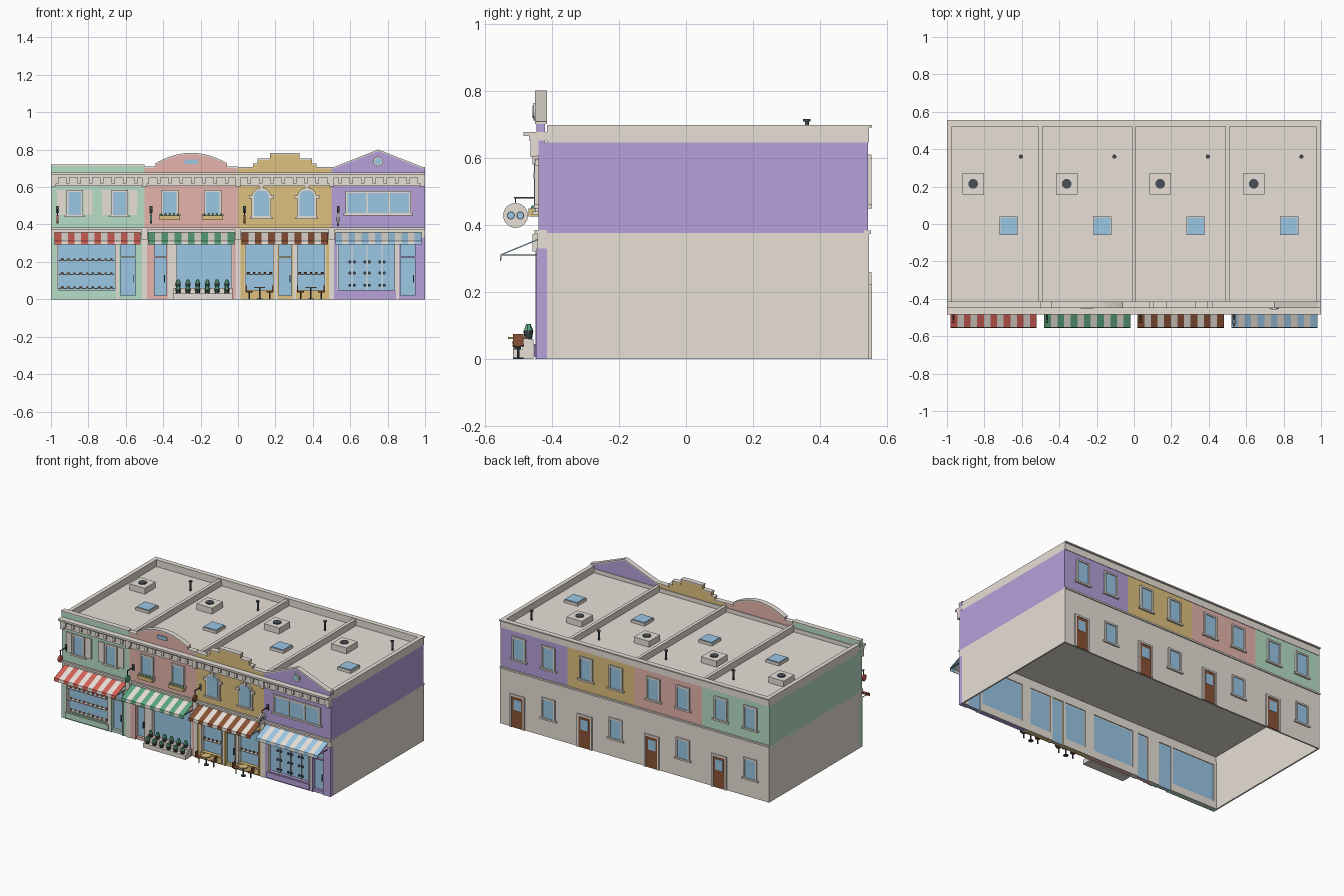
import bpy, bmesh, math
from mathutils import Matrix, Vector

if "Cube" in bpy.data.objects:
    bpy.data.objects.remove(bpy.data.objects["Cube"])


def material(name, *rgb):
    m = bpy.data.materials.new(name)
    m.use_nodes = True
    col = [((v / 255 + .055) / 1.055) ** 2.4 for v in rgb] + [1]
    m.diffuse_color = col
    m.node_tree.nodes["Principled BSDF"].inputs["Base Color"].default_value = col
    return m


stone = material("stone", 231, 224, 215)
mint = material("mint", 184, 222, 199)
pink = material("pink", 230, 180, 172)
mustard = material("mustard", 222, 193, 126)
purple = material("purple", 183, 161, 219)
glass = material("glass", 155, 199, 229)
dark = material("dark metal", 72, 80, 86)
red = material("red", 214, 98, 88)
green = material("green", 92, 166, 128)
brown = material("brown", 138, 82, 55)


def finish(name, bm, *mats):
    bmesh.ops.recalc_face_normals(bm, faces=bm.faces)
    me = bpy.data.meshes.new(name)
    bm.to_mesh(me)
    bm.free()
    for m in mats:
        me.materials.append(m)
    ob = bpy.data.objects.new(name, me)
    bpy.context.collection.objects.link(ob)
    return ob


def boxes(name, mat, *bounds):
    """One object from boxes given as x0, x1, y0, y1, z0, z1."""
    bm = bmesh.new()
    for x0, x1, y0, y1, z0, z1 in bounds:
        mid = Vector((x0 + x1, y0 + y1, z0 + z1)) / 2
        size = Matrix.Diagonal((x1 - x0, y1 - y0, z1 - z0, 1))
        bmesh.ops.create_cube(bm, size=1, matrix=Matrix.Translation(mid) @ size)
    return finish(name, bm, mat)


def prism(name, mat, y0, y1, *outlines):
    """Extrude x-z outlines along y."""
    bm = bmesh.new()
    for pts in outlines:
        face = bm.faces.new([bm.verts.new((x, y0, z)) for x, z in pts])
        ext = bmesh.ops.extrude_face_region(bm, geom=[face])["geom"]
        moved = [v for v in ext if isinstance(v, bmesh.types.BMVert)]
        bmesh.ops.translate(bm, verts=moved, vec=(0, y1 - y0, 0))
    return finish(name, bm, mat)


def rods(name, mat, r, h, spots, axis="Z", top=None, sides=16):
    """Cylinders or cones centred on the given spots."""
    turn = {"X": Matrix.Rotation(math.pi / 2, 4, "Y"), "Z": Matrix(),
            "Y": Matrix.Rotation(math.pi / 2, 4, "X")}[axis]
    bm = bmesh.new()
    for p in spots:
        bmesh.ops.create_cone(bm, cap_ends=True, segments=sides, radius1=r,
                              radius2=r if top is None else top, depth=h,
                              matrix=Matrix.Translation(p) @ turn)
    return finish(name, bm, mat)


FRONT, INNER, BACK = -.445, -.415, .545
LOW, ROOF = .375, .645


def window(name, x, z0, z1, w, y, d, panes=1):
    """Framed window on a wall at y, facing d."""
    def slab(a, b, t, lo, hi):
        return (a, b, min(y, y + d * t), max(y, y + d * t), lo, hi)
    a, b, t = x - w / 2, x + w / 2, .011
    bars = [slab(a, a + t, t, z0, z1), slab(b - t, b, t, z0, z1),
            slab(a, b, t, z1 - t, z1), slab(a - t, b + t, .013, z0 - t, z0)]
    for i in range(1, panes):
        m = a + w * i / panes
        bars.append(slab(m - .004, m + .004, t, z0, z1))
    boxes(name + "_frame", stone, *bars)
    boxes(name + "_glass", glass, slab(a, b, .005, z0, z1))


# Ground floor shell and roof
boxes("ground_walls", stone, (-1, -.99, INNER, BACK, 0, LOW), (.99, 1, INNER, BACK, 0, LOW),
      (-1, 1, BACK - .01, BACK, 0, LOW))
boxes("ceiling", stone, (-.995, .995, -.435, .54, .362, .374))
boxes("fascia", stone, (-1, 1, FRONT + .003, INNER, .33, LOW))
boxes("belt_course", stone, (-1, 1, -.452, INNER, .372, .385), (-1, 1, .53, .552, .372, .383))
boxes("roof_slab", stone, (-1, 1, INNER, BACK, ROOF, .65))
boxes("parapet", stone, (-1, -.975, INNER, BACK, ROOF, .69), (.975, 1, INNER, BACK, ROOF, .69),
      (-1, 1, .525, BACK, ROOF, .69))
boxes("coping", stone, (-1, -.972, INNER, .555, .69, .698), (.972, 1, INNER, .555, .69, .698),
      (-1, 1, .522, .555, .69, .698))
boxes("party_walls", stone, *[(x - .011, x + .011, INNER, .53, ROOF, .692) for x in (-.5, 0, .5)])

# Cornice with brackets
boxes("cornice", stone, (-1, 1, -.484, INNER, .665, .677), (-1, 1, -.468, INNER, .652, .665),
      (-1, 1, -.45, FRONT + .005, .605, .652))
boxes("cornice_brackets", stone, *[(x - .009, x + .009, -.46, FRONT, .62, .652)
      for x in [-.97 + i * 1.94 / 32 for i in range(33)]])
boxes("end_brackets", stone, *[(x - .013, x + .013, -.463, FRONT, .602, .665)
      for x in (-.987, -.5, 0, .5, .987)])
boxes("pilasters", stone, *[(x - .014, x + .014, -.449, INNER, 0, .33) for x in (-.5, 0, .5)])
boxes("pilaster_caps", stone, *[(x - .016, x + .016, -.458, INNER, .32, .372) for x in (-.5, 0, .5)])

# Parapet outlines, measured from each shop's middle
arch = [(t / 8 * .19, .72 + .055 * (1 - (t / 8) ** 2)) for t in range(-8, 9)]
half = [(-.25, .7), (-.17, .7), (-.17, .718), (-.145, .718), (-.145, .745), (-.08, .745), (-.08, .773)]
tops = [[(-.25, .712), (.25, .712)],
        [(-.25, .703), (-.19, .703)] + arch + [(.19, .703), (.25, .703)],
        half + [(-x, z) for x, z in reversed(half)],
        [(-.25, .7), (-.235, .7), (0, .793), (.235, .7), (.25, .7)]]
# Shopfront openings: left, right, is it a door
fronts = [[(-.22, .1, 0), (.115, .21, 1)], [(-.205, -.125, 1), (-.085, .22, 0)],
          [(-.215, -.055, 0), (-.04, .045, 1), (.06, .22, 0)], [(-.22, .095, 0), (.11, .205, 1)]]
# Name, wall, awning, sign and sign radius
shops = [("mint", mint, red, red, .022), ("pink", pink, green, green, .022),
         ("mustard", mustard, brown, brown, .022), ("purple", purple, glass, stone, .037)]


def shopfront(name, col, c, openings):
    walls, trim, frame, panes, lining = [], [], [], [], []
    edge = -.25
    for a, b, door in openings + [(.25, .25, 1)]:
        post = (c + edge, c + a, FRONT, INNER, 0, .33)
        lining.append(post)
        outer = edge == -.25 or a == b
        (walls if outer else trim).append(post)
        edge = b
        if a == b:
            continue
        head = (c + a, c + b, FRONT, INNER, .3, .33)
        sill = 0 if door else .05
        walls.append(head)
        lining.append(head)
        panes.append((c + a, c + b, -.422, INNER, sill, .3))
        t = .008
        (frame if door else trim).extend(
            [(c + a, c + a + t, -.448, INNER, sill, .3), (c + b - t, c + b, -.448, INNER, sill, .3),
             (c + a, c + b, -.448, INNER, .292, .3)])
        if door:
            frame += [(c + a, c + b, -.44, -.42, .222, .23), (c + a, c + b, -.44, -.42, 0, .02)]
            boxes(name + "_door_handle", dark, (c + b - .02, c + b - .015, -.448, -.42, .09, .13))
        else:
            under = (c + a, c + b, FRONT, INNER, 0, sill)
            walls.append(under)
            lining.append(under)
            boxes(name + "_bulkhead_panel", col, (c + a, c + b, -.453, FRONT, .008, .045))
    boxes(name + "_shopfront", col, *walls)
    boxes(name + "_lining", stone, *[(a, b, INNER, -.41, lo, hi) for a, b, _, _, lo, hi in lining])
    boxes(name + "_shop_glass", glass, *panes)
    boxes(name + "_door_frame", col, *frame)
    boxes(name + "_window_trim", stone, *trim)


def awning(name, col, c):
    bm = bmesh.new()
    n, w = 13, .46
    section = [(-.442, .358), (-.553, .312), (-.555, .292)]
    for i in range(n):
        xs = [c - w / 2 + w * k / n for k in (i, i + 1)]
        for p, q in zip(section, section[1:]):
            f = bm.faces.new([bm.verts.new((x, *s)) for x, s in
                              ((xs[0], p), (xs[1], p), (xs[1], q), (xs[0], q))])
            f.material_index = i % 2
    bmesh.ops.remove_doubles(bm, verts=bm.verts, dist=.0005)
    ob = finish(name + "_awning", bm, col, stone)
    ob.modifiers.new("thickness", "SOLIDIFY").thickness = .004
    boxes(name + "_awning_arms", dark, *[(x - .002, x + .002, -.55, FRONT, .309, .312)
          for x in (c - .225, c + .225)])


for i, (name, col, cloth, badge, radius) in enumerate(shops):
    c = -.75 + i * .5
    # Upper storey and shaped parapet
    boxes(name + "_upper_storey", col, (c - .25, c + .25, FRONT + .005, BACK - .003, LOW, ROOF))
    top = [(c + x, z) for x, z in tops[i]]
    prism(name + "_parapet", col, FRONT, -.42, [(c + .25, .64), (c - .25, .64)] + top)
    t = .008
    prism(name + "_parapet_cap", stone, -.45, INNER, *[[p, q, (q[0], q[1] + t), (p[0], p[1] + t)]
          for p, q in zip(top, top[1:]) if q[0] - p[0] > .001])
    shopfront(name, col, c, fronts[i])
    awning(name, cloth, c)
    # Back windows and door
    for dx in (-.11, .11):
        window(name + "_back_upper_window", c + dx, .46, .61, .1, BACK - .003, 1)
    window(name + "_back_lower_window", c - .11, .125, .26, .1, BACK - .003, 1)
    d = c + .12
    boxes(name + "_back_door", brown, (d - .045, d + .045, BACK, .549, 0, .21))
    boxes(name + "_back_door_glass", glass, (d - .028, d + .028, BACK, .551, .12, .19))
    boxes(name + "_back_door_frame", stone, (d - .055, d - .043, BACK, .554, 0, .222),
          (d + .043, d + .055, BACK, .554, 0, .222), (d - .055, d + .055, BACK, .554, .21, .222))
    # Roof vent, skylight and pipe
    v, s = c - .11, c + .08
    boxes(name + "_vent_box", stone, (v - .057, v + .057, .157, .272, .65, .69))
    rods(name + "_vent_fan", dark, .026, .006, [(v, .215, .692)])
    boxes(name + "_skylight_curb", stone, (s - .05, s + .05, -.06, .04, .65, .668))
    boxes(name + "_skylight_glass", glass, (s - .045, s + .045, -.055, .035, .66, .672))
    rods(name + "_roof_pipe", dark, .006, .06, [(c + .145, .36, .68)])
    rods(name + "_pipe_cap", dark, .011, .008, [(c + .145, .36, .712)])
    # Hanging sign
    h = c - .215
    rods(name + "_sign", badge, radius, .012, [(h, -.508, .428)], "X", sides=24)
    boxes(name + "_sign_bracket", dark, (h - .003, h + .003, -.512, FRONT, .478, .483),
          (h - .002, h + .002, -.51, -.506, .428 + radius, .48),
          (h - .007, h + .007, -.45, FRONT, .46, .5))

# Upper front windows
for x in (-.873, -.633):
    window("shuttered_window", x, .45, .585, .09, -.44, -1)
    boxes("shutters", stone, *[(x + k - .022, x + k + .022, -.447, -.44, .45, .585) for k in (-.072, .072)])
for x in (-.365, -.135):
    window("flower_window", x, .455, .585, .095, -.44, -1)
    boxes("flower_box", mustard, (x - .055, x + .055, -.47, -.44, .425, .448))
    rods("flowers", green, .009, .012, [(x + k * .022, -.455, .452) for k in range(-2, 3)], top=.004, sides=6)
window("wide_window", .75, .46, .578, .35, -.44, -1, panes=3)


def arched(x, r, z0, z1):
    ring = [math.pi * k / 12 for k in range(13)]
    return [(x - r, z0), (x + r, z0)] + [(x + r * math.cos(a), z1 + r * math.sin(a)) for a in ring]


for x in (.125, .368):
    prism("arched_frame", stone, -.45, -.44, arched(x, .052, .44, .545))
    prism("arched_glass", glass, -.453, -.44, arched(x, .04, .445, .545))
    boxes("arched_sill", stone, (x - .06, x + .06, -.458, -.44, .43, .44))
    boxes("keystone", stone, (x - .01, x + .01, -.458, -.44, .58, .606))
    boxes("arch_springers", stone, *[(x + k - .012, x + k + .012, -.454, -.44, .538, .556) for k in (-.055, .055)])
rods("gable_window_rim", stone, .026, .012, [(.75, -.448, .737)], "Y", sides=20)
rods("gable_window_glass", glass, .018, .016, [(.75, -.449, .737)], "Y", sides=20)
boxes("arch_vent", glass, (-.285, -.215, -.452, FRONT, .724, .748))

# Shop displays
for z in (.055, .13, .205):
    boxes("bakery_shelf", stone, (-.96, -.66, -.443, -.42, z, z + .006))
    for k, m in enumerate((red, mustard, brown)):
        rods("cakes", m, .006, .008, [(-.94 + .033 * j, -.432, z + .01) for j in range(k, 9, 3)], sides=8)
for x in (.115, .39):
    boxes("cafe_shelf", stone, (x - .07, x + .07, -.443, -.42, .13, .135))
    rods("cafe_jars", brown, .006, .011, [(x + k * .03, -.432, .14) for k in (-2, -1, 0, 1, 2)], sides=8)
for x in (.61, .69, .77):
    boxes("eyewear_rod", stone, (x - .002, x + .002, -.43, -.42, .05, .29))
    rods("eyewear", dark, .008, .006, [(x + k, -.434, z) for k in (-.012, .012) for z in (.075, .14, .2)], "Y")

# Stepped plant stand
boxes("plant_stand", stone, (-.345, -.03, -.515, -.455, 0, .03), (-.345, -.03, -.487, -.455, .03, .06))
for y, z in ((-.503, .03), (-.47, .06)):
    spots = [-.32 + k * .052 for k in range(6)]
    rods("plant_pots", dark, .011, .025, [(x, y, z + .012) for x in spots], top=.015, sides=10)
    rods("plants", green, .015, .022, [(x, y, z + .034) for x in spots], top=.007, sides=7)

# Cafe tables and stools
for x in (.115, .39):
    rods("table_top", mustard, .03, .006, [(x, -.5, .062)])
    rods("table_leg", dark, .004, .06, [(x, -.5, .03)], sides=8)
    rods("table_foot", dark, .016, .004, [(x, -.5, .002)])
    stools = [x - .055, x + .055]
    rods("stool_seat", brown, .017, .006, [(k, -.5, .04) for k in stools])
    rods("stool_leg", dark, .004, .04, [(k, -.5, .02) for k in stools], sides=8)
    boxes("stool_back", brown, *[(k - .003, k + .003, -.515, -.485, .04, .075)
          for k in (x - .071, x + .071)])

# Spectacles on the last sign, both sides
eyes = [(.535 + s * .006, -.508 + k, .428) for s in (-1, 1) for k in (-.014, .014)]
rods("spectacle_rims", dark, .012, .004, eyes, "X")
rods("spectacle_lenses", glass, .009, .006, eyes, "X")
